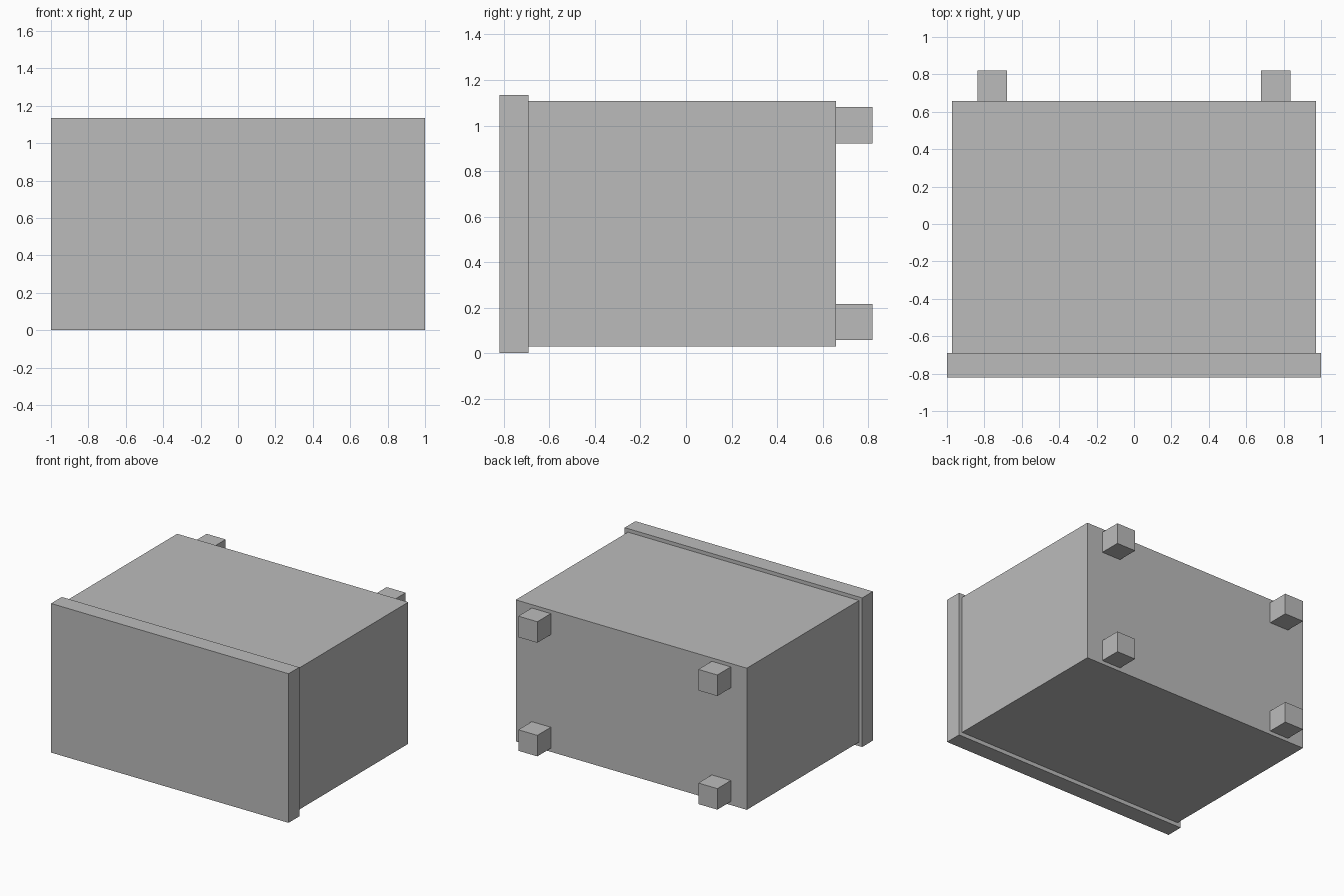
import bpy

if "Cube" in bpy.data.objects:
    bpy.data.objects.remove(bpy.data.objects["Cube"])

# One grey for every part
grey = bpy.data.materials.new("plain_grey")
grey.diffuse_color = (0.5, 0.5, 0.5, 1)
grey.use_nodes = True
grey.node_tree.nodes["Principled BSDF"].inputs["Base Color"].default_value = grey.diffuse_color


def box(name, low, high):
    """Axis-aligned box between two corners."""
    bpy.ops.mesh.primitive_cube_add(size=1)
    ob = bpy.context.object
    ob.name = name
    for v in ob.data.vertices:
        v.co = [l + (h - l) * (c + 0.5) for l, h, c in zip(low, high, v.co)]
    ob.data.materials.append(grey)
    return ob


# Main body and the slightly larger slab across its front
box("body", (-0.973, -0.691, 0.03), (0.973, 0.658, 1.108))
box("front_slab", (-1, -0.82, 0), (1, -0.691, 1.135))

# Four feet on the back
for side, x in (("left", -0.758), ("right", 0.758)):
    for level, z in (("lower", 0.137), ("upper", 1.002)):
        box(f"{level}_{side}_foot", (x - 0.08, 0.658, z - 0.08), (x + 0.08, 0.82, z + 0.08))
